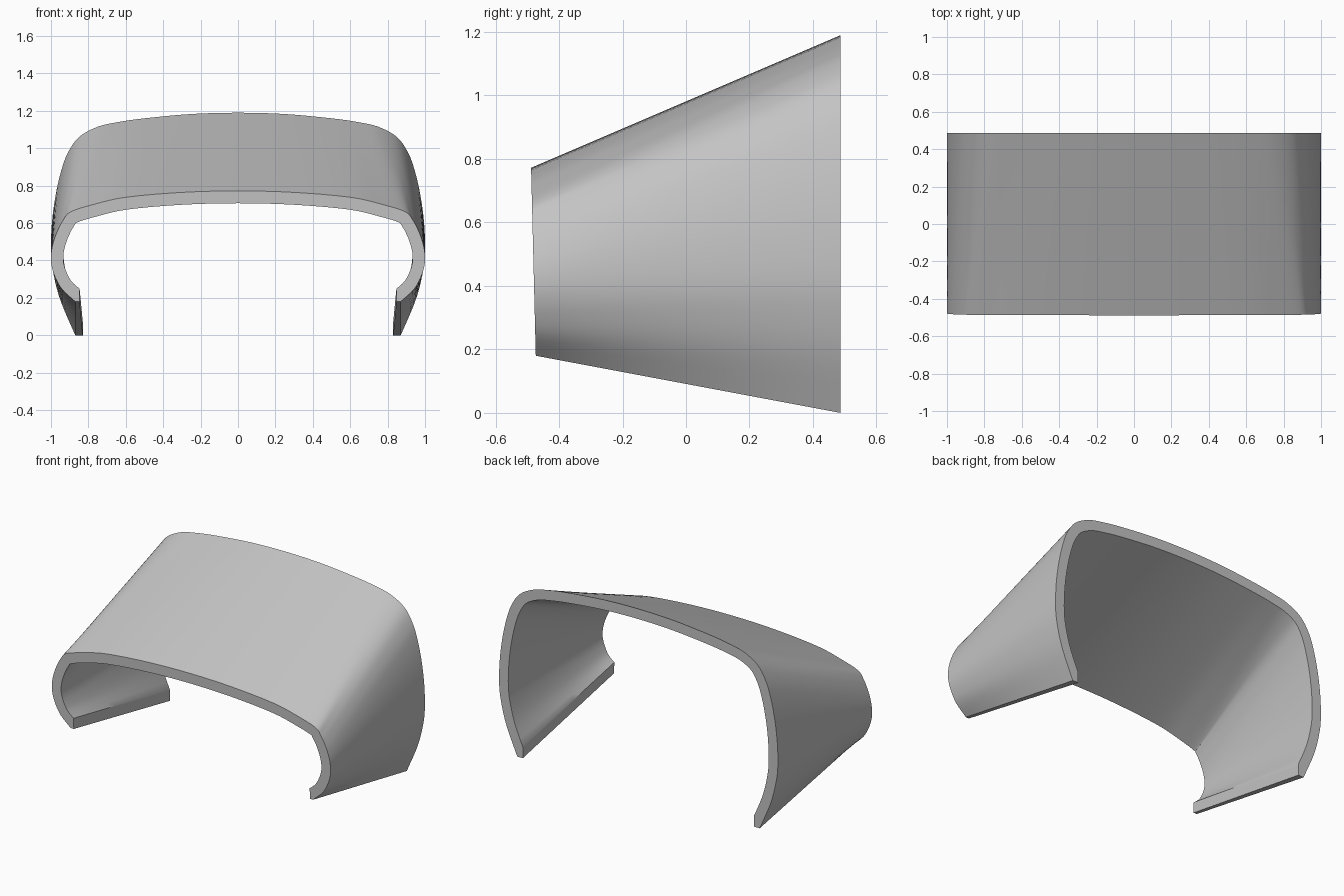
import bpy, bmesh, math
from mathutils import Vector

if "Cube" in bpy.data.objects:
    bpy.data.objects.remove(bpy.data.objects["Cube"], do_unlink=True)

THICK = 0.066
SUB, STEPS = 4, 16

# Matching half outlines (x, z), from crown to lower lip
FRONT = [(0, .772), (.3, .764), (.6, .738), (.77, .7), (.895, .66), (.935, .615),
         (.962, .565), (.982, .515), (.996, .46), (1.0, .41), (.995, .365),
         (.977, .31), (.94, .245), (.87, .18)]
BACK = [(0, 1.19), (.25, 1.183), (.5, 1.16), (.64, 1.14), (.75, 1.115), (.85, 1.06),
        (.91, .975), (.945, .88), (.975, .75), (.995, .6), (1.0, .44),
        (.985, .32), (.947, .18), (.87, 0)]


def smooth_outline(points):
    """Catmull-Rom curve through the half outline, starting level at the crown."""
    p = [Vector(v) for v in points]
    p = [Vector((-p[1].x, p[1].y))] + p + [2 * p[-1] - p[-2]]
    out = []
    for i in range(1, len(p) - 2):
        a, b, c, d = p[i - 1:i + 3]
        for k in range(SUB):
            t = k / SUB
            out.append(0.5 * (2 * b + (c - a) * t + (2 * a - 5 * b + 4 * c - d) * t * t
                              + (3 * b - a - 3 * c + d) * t ** 3))
    return out + [p[-2]]


def inset_outline(outer, lip_x, lip_z):
    """Parallel inner outline that finishes at the upper corner of the lip."""
    inner = [outer[0] - Vector((0, THICK))]
    for i in range(1, len(outer) - 1):
        t = outer[i + 1] - outer[i - 1]
        q = outer[i] + Vector((t.y, -t.x)).normalized() * THICK
        if i > len(outer) - SUB:
            q = Vector((max(q.x, lip_x), max(q.y, lip_z)))
        inner.append(q)
    return inner + [Vector((lip_x, lip_z))]


def mirrored(half):
    """Whole outline, left to right, from its right half."""
    return [Vector((-v.x, v.y)) for v in reversed(half[1:])] + half


def ring(points, lip_x, lip_z):
    """Closed section: outer skin left to right, then inner skin right to left."""
    outer = smooth_outline(points)
    inner = inset_outline(outer, lip_x, lip_z)
    outer.append(Vector((lip_x, outer[-1].y)))  # flat underside of the lip
    return mirrored(outer) + mirrored(inner)[::-1]


front, back = ring(FRONT, .847, .25), ring(BACK, .83, .058)
n = len(front)
half = n // 2
verts, faces = [], []

# Straight loft from the leaning front section to the upright back section
for s in range(STEPS + 1):
    t = s / STEPS
    for a, b in zip(front, back):
        v = a.lerp(b, t)
        ya = -0.488 + 0.025 * (0.772 - a.y)
        verts.append((v.x, ya + (0.487 - ya) * t, v.y))
for s in range(STEPS):
    for i in range(n):
        j = (i + 1) % n
        faces.append((s * n + i, s * n + j, (s + 1) * n + j, (s + 1) * n + i))

# Rims: quads between the skins, with a triangle at each lip
rim = [(k + 1, k + 2, n - 2 - k, n - 1 - k) for k in range(half - 2)]
rim += [(0, 1, n - 1), (half - 1, half, half + 1)]
end = STEPS * n
for f in rim:
    faces.append(f)
    faces.append(tuple(end + k for k in reversed(f)))

mesh = bpy.data.meshes.new("curved_shroud")
mesh.from_pydata(verts, [], faces)
shroud = bpy.data.objects.new("curved_shroud", mesh)
bpy.context.collection.objects.link(shroud)

# Consistent outward normals
bm = bmesh.new()
bm.from_mesh(mesh)
bmesh.ops.recalc_face_normals(bm, faces=bm.faces)
bm.to_mesh(mesh)
bm.free()

mat = bpy.data.materials.new("plain_grey")
mat.use_nodes = True
grey = (0.55, 0.55, 0.55, 1)
mat.diffuse_color = grey
mat.node_tree.nodes["Principled BSDF"].inputs["Base Color"].default_value = grey
mesh.materials.append(mat)

bpy.context.view_layer.objects.active = shroud
shroud.select_set(True)
bpy.ops.object.shade_smooth_by_angle(angle=math.radians(35))
